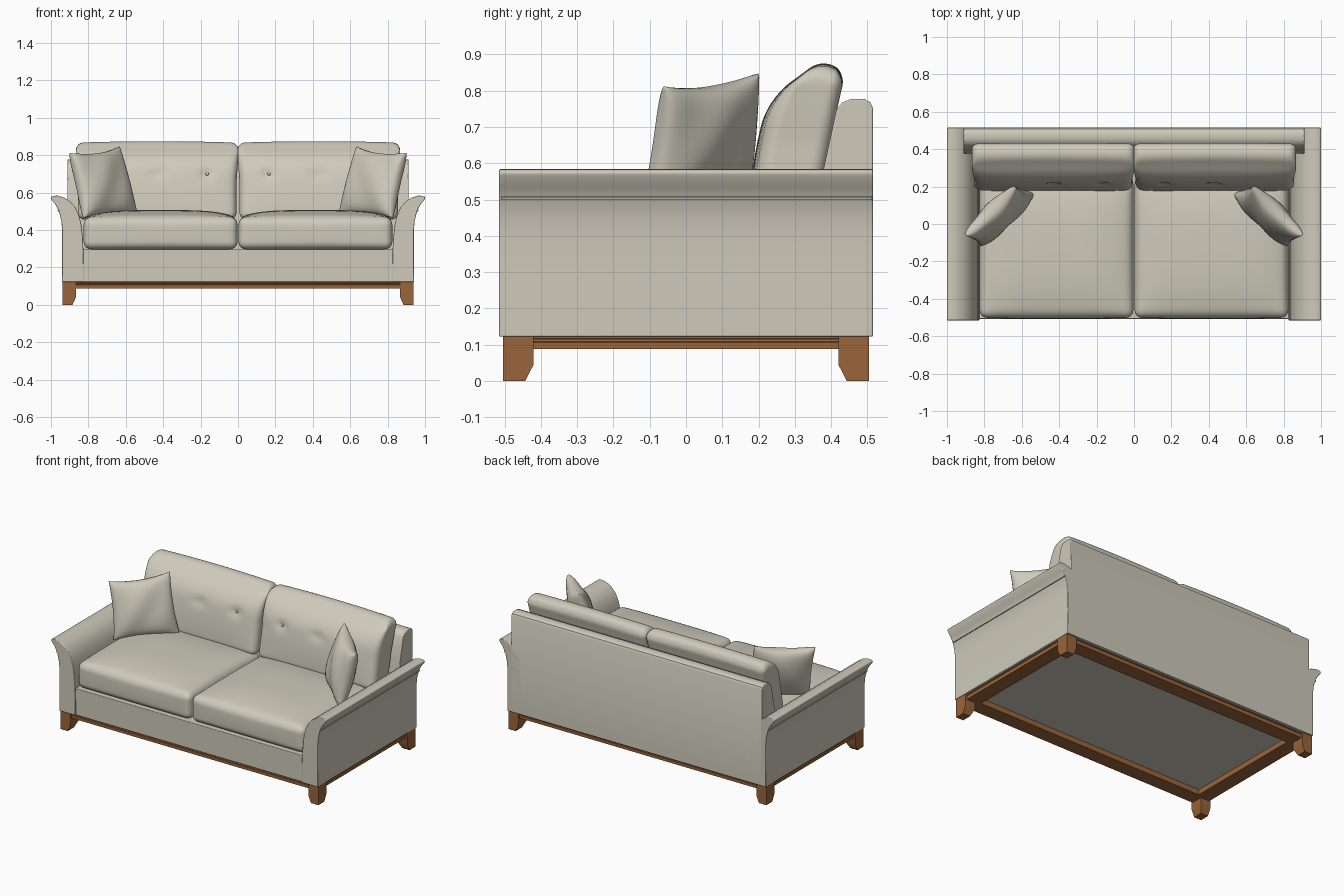
import bpy
import bmesh
import math
from mathutils import Vector

old = bpy.data.objects.get("Cube")
if old:
    bpy.data.objects.remove(old, do_unlink=True)


def material(name, rgb):
    m = bpy.data.materials.new(name)
    m.use_nodes = True
    color = (*rgb, 1.0)
    m.diffuse_color = color
    m.node_tree.nodes["Principled BSDF"].inputs["Base Color"].default_value = color
    return m


FABRIC = material("beige fabric", (0.62, 0.59, 0.495))
WOOD = material("brown wood", (0.32, 0.13, 0.043))


def finish(name, bm, mat, bevel=0.0, angle=35):
    bmesh.ops.recalc_face_normals(bm, faces=bm.faces)
    mesh = bpy.data.meshes.new(name)
    bm.to_mesh(mesh)
    bm.free()
    mesh.materials.append(mat)
    obj = bpy.data.objects.new(name, mesh)
    bpy.context.collection.objects.link(obj)
    if bevel:
        mod = obj.modifiers.new("soft edges", "BEVEL")
        mod.width = bevel
        mod.segments = 3
        mod.limit_method = "ANGLE"
        mod.angle_limit = math.radians(40)
    bpy.ops.object.select_all(action="DESELECT")
    obj.select_set(True)
    bpy.context.view_layer.objects.active = obj
    bpy.ops.object.shade_smooth_by_angle(angle=math.radians(angle))
    return obj


def loft(name, rings, mat, closed=False, bevel=0.0):
    """Skin a list of equal-length point rings, capped unless closed."""
    bm = bmesh.new()
    loops = [[bm.verts.new(p) for p in ring] for ring in rings]
    n = len(loops[0])
    pairs = list(zip(loops, loops[1:]))
    if closed:
        pairs.append((loops[-1], loops[0]))
    else:
        bm.faces.new(loops[0])
        bm.faces.new(loops[-1])
    for a, b in pairs:
        for i in range(n):
            j = (i + 1) % n
            bm.faces.new((a[i], a[j], b[j], b[i]))
    return finish(name, bm, mat, bevel)


def rect(x0, x1, y0, y1, z):
    return [(x0, y0, z), (x1, y0, z), (x1, y1, z), (x0, y1, z)]


def cushion(name, half, radius, shape, cuts=26):
    """Rounded box of the given half sizes, reshaped by a function."""
    bm = bmesh.new()
    bmesh.ops.create_cube(bm, size=2)
    bmesh.ops.subdivide_edges(bm, edges=bm.edges, cuts=cuts, use_grid_fill=True)
    for v in bm.verts:
        p = Vector([math.sin(c * math.pi / 2) * h for c, h in zip(v.co, half)])
        core = Vector([max(radius - h, min(h - radius, c)) for c, h in zip(p, half)])
        d = p - core
        if d.length > 1e-6:
            p = core + d.normalized() * radius
        v.co = shape(p)
    return finish(name, bm, FABRIC, angle=60)


# Wooden frame with a stepped outer face
steps = [(0, 0.124), (0, 0.117), (0.004, 0.115), (0.004, 0.108),
         (0, 0.106), (0, 0.088), (0.095, 0.088), (0.095, 0.124)]
loft("base_frame", [rect(d - 0.928, 0.928 - d, d - 0.497, 0.497 - d, z) for d, z in steps],
     WOOD, closed=True)

# Tapered corner feet
for sx, side in ((1, "left"), (-1, "right")):
    for sy, end in ((1, "back"), (-1, "front")):
        rings = [rect(sx * x, sx * 0.938, sy * y, sy * 0.505, z)
                 for x, y, z in ((0.885, 0.443, 0), (0.865, 0.42, 0.045), (0.865, 0.42, 0.123))]
        loft(f"{end}_{side}_foot", rings, WOOD)

# Upholstered seat base
loft("seat_base", [rect(-0.83, 0.83, -0.507, 0.4, z) for z in (0.122, 0.297)], FABRIC, bevel=0.004)

# Back rest slab
back = [(0.515, 0.122), (0.515, 0.752), (0.508, 0.768), (0.492, 0.777), (0.455, 0.777),
        (0.43, 0.767), (0.414, 0.745), (0.4, 0.68), (0.378, 0.58), (0.37, 0.122)]
loft("back_rest", [[(x, y, z) for y, z in back] for x in (-0.912, 0.912)], FABRIC, bevel=0.004)

# Flared arms
arm = [(0.941, 0.122), (0.94, 0.3), (0.94, 0.4), (0.945, 0.45), (0.957, 0.5),
       (0.975, 0.535), (0.998, 0.565), (1.0, 0.576), (0.99, 0.583), (0.965, 0.584),
       (0.93, 0.574), (0.897, 0.553), (0.87, 0.523), (0.85, 0.48), (0.838, 0.43),
       (0.83, 0.36), (0.826, 0.28), (0.825, 0.122)]
for s, side in ((1, "left"), (-1, "right")):
    loft(f"{side}_arm", [[(s * x, y, z) for x, z in arm] for y in (-0.515, 0.515)],
         FABRIC, bevel=0.004)
    # Welt under the arm roll
    loft(f"{side}_arm_welt",
         [[(s * x, y, z) for x, z in ((0.95, 0.5), (0.963, 0.499), (0.966, 0.507), (0.955, 0.51))]
          for y in (-0.51, 0.512)], FABRIC)


# Crowned seat cushions
SEAT = (0.411, 0.377, 0.085)
for s, side in ((1, "left"), (-1, "right")):
    def seat_shape(p):
        u, v, w = p.x / SEAT[0], p.y / SEAT[1], p.z / SEAT[2]
        crown = 0.04 * (1 - u ** 4) * (1 - abs(v) ** 3) * max(0, w)
        bulge = -0.006 * (1 - u * u) * (1 - w * w) * max(0, -v)
        return Vector((s * (0.414 + p.x), -0.124 + p.y + bulge, 0.382 + p.z + crown))
    cushion(f"{side}_seat_cushion", SEAT, 0.04, seat_shape)

# Leaning back cushions with tufted dimples
BACK = (0.424, 0.092, 0.2)
BUTTONS = (0.165, 0.43)
for s, side in ((1, "left"), (-1, "right")):
    def back_shape(p):
        u, v, w = p.x / BACK[0], p.y / BACK[1], p.z / BACK[2]
        x = 0.432 + p.x + 0.014 * u * max(0, w)
        z = 0.655 + p.z + 0.008 * (1 - u * u) * max(0, w)
        front = (1 - v) / 2
        y = 0.311 + p.y + 0.2 * (z - 0.68) + 2.4 * max(0, z - 0.7) ** 2 * front
        y -= 0.018 * (1 - u ** 4) * (1 - w * w) * front
        # Round the top over from its middle to both long edges
        z += (0.012 - 0.03 * v * v) * max(0, w) ** 4
        for bx in BUTTONS:
            y += 0.02 * front * math.exp(-((x - bx) ** 2 + (z - 0.7) ** 2) / 0.0007)
        return Vector((s * x, y, z))
    cushion(f"{side}_back_cushion", BACK, 0.04, back_shape, cuts=34)
    for i, bx in enumerate(BUTTONS):
        bm = bmesh.new()
        bmesh.ops.create_uvsphere(bm, u_segments=12, v_segments=8, radius=0.009)
        bmesh.ops.scale(bm, verts=bm.verts, vec=(1, 0.6, 1))
        bmesh.ops.translate(bm, verts=bm.verts, vec=(s * bx, 0.222, 0.7))
        finish(f"{side}_button_{i + 1}", bm, FABRIC, angle=60)

# Throw pillows with pointed corners, leaning into the arm corners
top_in, top_out = Vector((0.635, 0.2, 0.848)), Vector((0.9, -0.06, 0.812))
low_in, low_out = Vector((0.535, 0.165, 0.465)), Vector((0.825, -0.115, 0.465))
normal = (top_out - low_in).cross(top_in - low_out).normalized()
N = 20
for s, side in ((1, "left"), (-1, "right")):
    bm = bmesh.new()
    for face in (1, -1):
        grid = []
        for i in range(N + 1):
            row = []
            for j in range(N + 1):
                a = math.sin((i / N - 0.5) * math.pi)
                b = math.sin((j / N - 0.5) * math.pi)
                u = a * (1 - 0.06 * (1 - b * b))
                v = b * (1 - 0.12 * (1 - a * a))
                low = low_in.lerp(low_out, (u + 1) / 2)
                high = top_in.lerp(top_out, (u + 1) / 2)
                puff = 0.07 * max(0, (1 - a * a) * (1 - b * b)) ** 0.36
                puff *= 1 + 0.08 * math.sin(5 * a + 3 * b)
                p = low.lerp(high, (v + 1) / 2) + normal * puff * face
                row.append(bm.verts.new((s * p.x, p.y, p.z)))
            grid.append(row)
        for i in range(N):
            for j in range(N):
                bm.faces.new((grid[i][j], grid[i + 1][j], grid[i + 1][j + 1], grid[i][j + 1]))
    bmesh.ops.remove_doubles(bm, verts=bm.verts, dist=0.0005)
    finish(f"{side}_throw_pillow", bm, FABRIC, angle=60)
